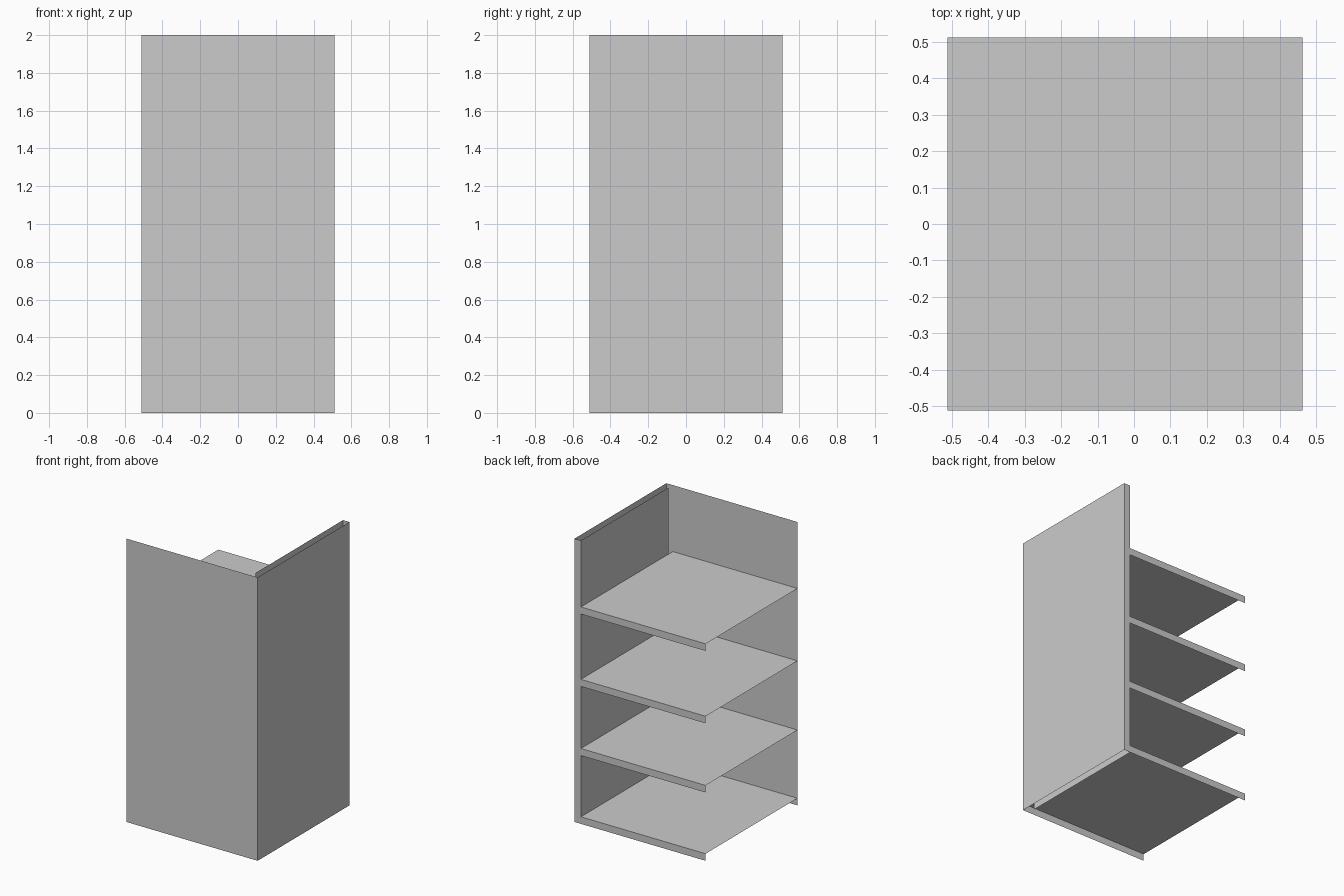
import bpy, bmesh

if "Cube" in bpy.data.objects:
    bpy.data.objects.remove(bpy.data.objects["Cube"])

R = 0.512          # half width and half depth
T = 0.05           # board thickness
INNER = R - T
HEIGHT = 2.0


def sheet_object(name, quads):
    """Make one object from open flat quads, welding shared corners."""
    bm = bmesh.new()
    for quad in quads:
        bm.faces.new([bm.verts.new(p) for p in quad])
    bmesh.ops.remove_doubles(bm, verts=bm.verts[:], dist=1e-5)
    mesh = bpy.data.meshes.new(name)
    bm.to_mesh(mesh)
    bm.free()
    obj = bpy.data.objects.new(name, mesh)
    bpy.context.collection.objects.link(obj)
    return obj


def sheet_x(x, y0, y1, z0, z1):
    return [(x, y0, z0), (x, y1, z0), (x, y1, z1), (x, y0, z1)]


def sheet_y(y, x0, x1, z0, z1):
    return [(x0, y, z0), (x1, y, z0), (x1, y, z1), (x0, y, z1)]


def sheet_z(z, x0, x1, y0, y1):
    return [(x0, y0, z), (x1, y0, z), (x1, y1, z), (x0, y1, z)]


# Single-sheet front wall
sheet_object("front_wall", [sheet_y(-R, -R, R, 0, HEIGHT)])

# Hollow side wall: outer skin, end strip, inner skin; open at top and bottom
sheet_object("side_wall", [
    sheet_x(R, -R, R, 0, HEIGHT),
    sheet_y(R, R, INNER, 0, HEIGHT),
    sheet_x(INNER, R, -INNER, 0, HEIGHT),
])

# Four shelves: top sheet with a turned-down lip along the back edge
for i, top in enumerate((T, 0.532, 1.02, 1.531)):
    sheet_object(f"shelf_{i + 1}", [
        sheet_z(top, -R, INNER, -R, R),
        sheet_y(R, INNER, -R, top - T, top),
    ])
